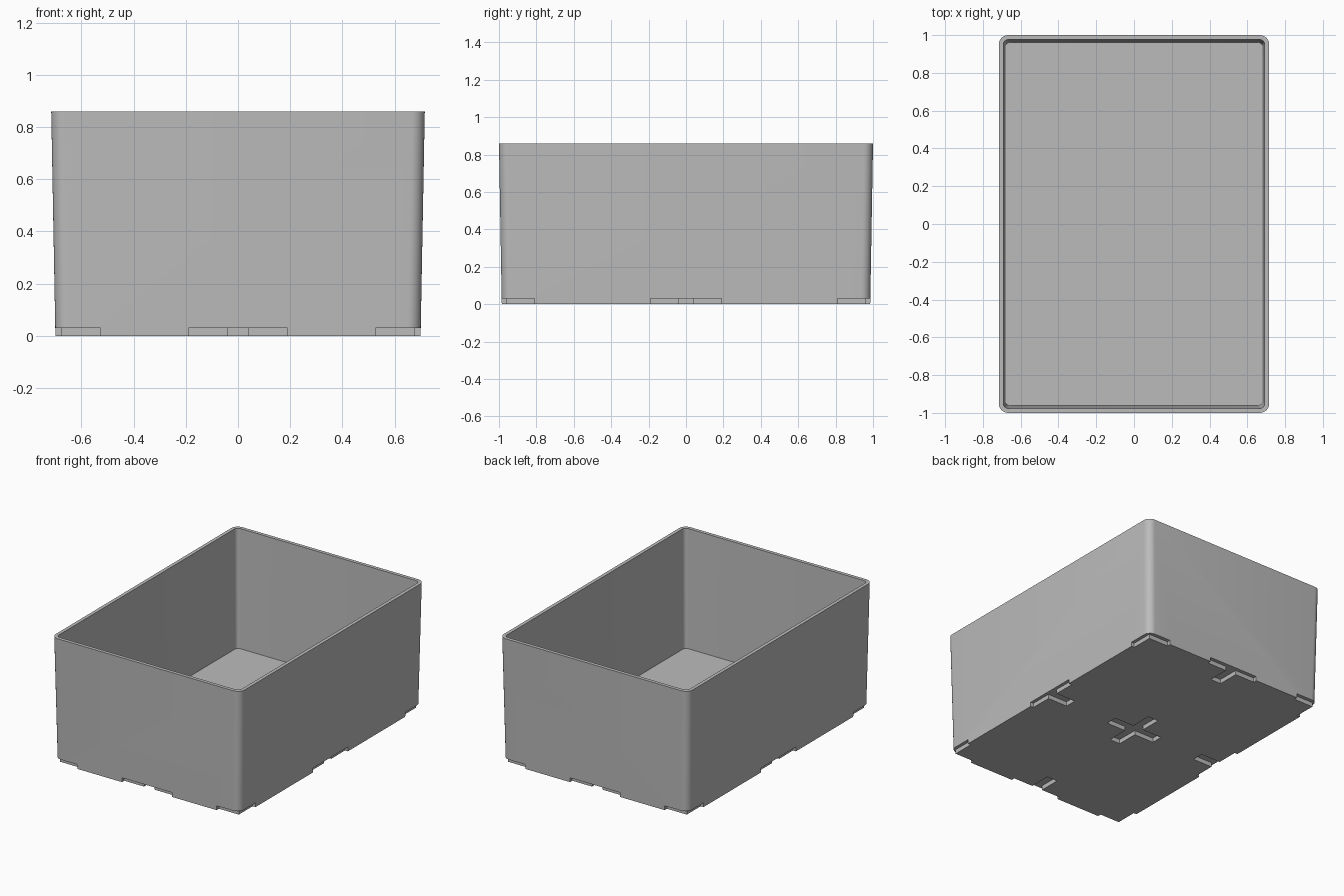
import bpy, bmesh, math

cube = bpy.data.objects.get("Cube")
if cube:
    bpy.data.objects.remove(cube, do_unlink=True)

HEIGHT, FLOOR = 0.86, 0.045
PITCH_X, PITCH_Y = 0.718, 1.0
ARM, HALF, DEPTH = 0.19, 0.04, 0.03

grey = bpy.data.materials.new("plain grey")
grey.use_nodes = True
grey.diffuse_color = (0.5, 0.5, 0.5, 1)
grey.node_tree.nodes["Principled BSDF"].inputs["Base Color"].default_value = (0.5, 0.5, 0.5, 1)


def make_object(name, bm):
    bmesh.ops.recalc_face_normals(bm, faces=bm.faces[:])
    mesh = bpy.data.meshes.new(name)
    bm.to_mesh(mesh)
    bm.free()
    mesh.materials.append(grey)
    obj = bpy.data.objects.new(name, mesh)
    bpy.context.collection.objects.link(obj)
    return obj


def rounded_ring(bm, hx, hy, r, z, steps=8):
    """Loop of vertices around a rounded rectangle."""
    ring = []
    for k, (sx, sy) in enumerate([(1, 1), (-1, 1), (-1, -1), (1, -1)]):
        for i in range(steps + 1):
            a = math.pi / 2 * (k + i / steps)
            ring.append(bm.verts.new((sx * (hx - r) + r * math.cos(a),
                                      sy * (hy - r) + r * math.sin(a), z)))
    return ring


# Open box: slightly tapered walls inside and out
bm = bmesh.new()
rings = [rounded_ring(bm, 0.70, 0.985, 0.05, 0),
         rounded_ring(bm, 0.716, 1.0, 0.05, HEIGHT),
         rounded_ring(bm, 0.692, 0.976, 0.027, HEIGHT),
         rounded_ring(bm, 0.680, 0.962, 0.025, FLOOR)]
for lower, upper in zip(rings, rings[1:]):
    n = len(lower)
    for i in range(n):
        j = (i + 1) % n
        bm.faces.new((lower[i], lower[j], upper[j], upper[i]))
bm.faces.new(rings[0])
bm.faces.new(rings[-1])
box = make_object("storage_box", bm)

# Grid of crosses that recess the underside; outer ones become T and L notches
bm = bmesh.new()
quarter = [(ARM, -HALF), (ARM, HALF), (HALF, HALF)]
for gx in (-1, 0, 1):
    for gy in (-1, 0, 1):
        verts = []
        for k in range(4):
            c, s = [(1, 0), (0, 1), (-1, 0), (0, -1)][k]
            for x, y in quarter:
                verts.append(bm.verts.new((gx * PITCH_X + c * x - s * y,
                                           gy * PITCH_Y + s * x + c * y, -0.05)))
        face = bm.faces.new(verts)
        new = bmesh.ops.extrude_face_region(bm, geom=[face])["geom"]
        bmesh.ops.translate(bm, vec=(0, 0, 0.05 + DEPTH),
                            verts=[v for v in new if isinstance(v, bmesh.types.BMVert)])
cutter = make_object("notch_cutter", bm)
cutter.hide_render = True

cut = box.modifiers.new("notches", "BOOLEAN")
cut.operation = "DIFFERENCE"
cut.solver = "EXACT"
cut.object = cutter

# Bake the notches, then smooth the rounded corners only
bpy.ops.object.select_all(action="DESELECT")
box.select_set(True)
bpy.context.view_layer.objects.active = box
bpy.ops.object.modifier_apply(modifier=cut.name)
bpy.data.objects.remove(cutter, do_unlink=True)
bpy.ops.object.shade_smooth_by_angle(angle=math.radians(30))
